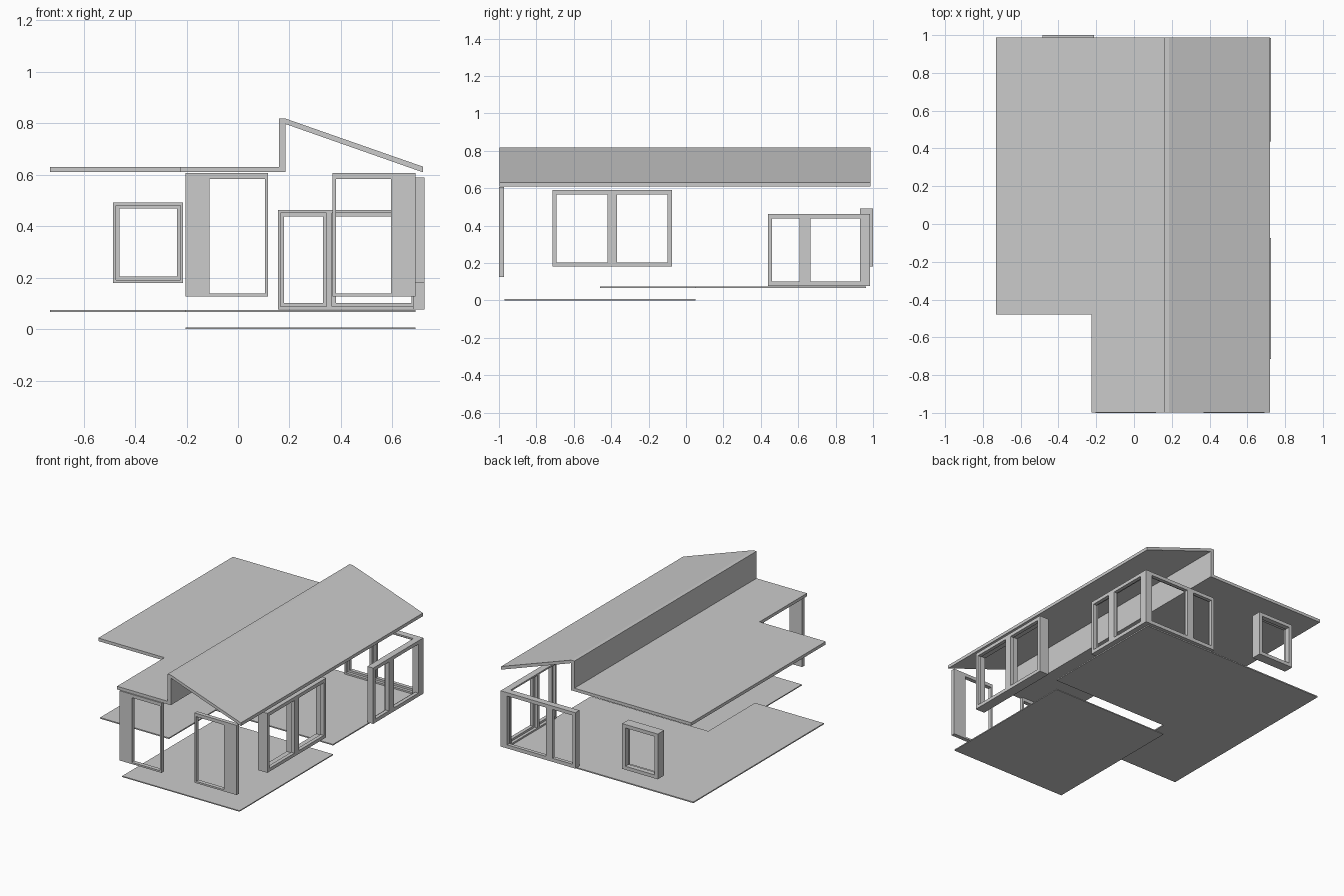
import bpy, bmesh
from mathutils import Matrix

if "Cube" in bpy.data.objects:
    bpy.data.objects.remove(bpy.data.objects["Cube"])

# Plane bases: local (u, v, w) mapped to world
XY = Matrix.Identity(3)
XZ = Matrix(((1, 0, 0), (0, 0, -1), (0, 1, 0)))
YZ = Matrix(((0, 0, 1), (1, 0, 0), (0, 1, 0)))


def rect(u0, u1, v0, v1):
    return [(u0, v0), (u1, v0), (u1, v1), (u0, v1)]


def slab(name, plane, outline, lo, hi, holes=()):
    """Flat outline with holes, extruded from lo to hi along the plane's normal axis."""
    curve = bpy.data.curves.new(name, 'CURVE')
    curve.dimensions = '2D'
    curve.fill_mode = 'BOTH'
    curve.extrude = (hi - lo) / 2
    for pts in [outline, *holes]:
        sp = curve.splines.new('POLY')
        sp.points.add(len(pts) - 1)
        for p, (u, v) in zip(sp.points, pts):
            p.co = (u, v, 0, 1)
        sp.use_cyclic_u = True
    tmp = bpy.data.objects.new(name + "_outline", curve)
    bpy.context.collection.objects.link(tmp)
    dg = bpy.context.evaluated_depsgraph_get()
    mesh = bpy.data.meshes.new_from_object(tmp.evaluated_get(dg))
    bpy.data.objects.remove(tmp)
    mid = (lo + hi) / 2
    axis = {id(XY): (0, 0, mid), id(XZ): (0, mid, 0), id(YZ): (mid, 0, 0)}[id(plane)]
    mesh.transform(Matrix.Translation(axis) @ plane.to_4x4())
    bm = bmesh.new()
    bm.from_mesh(mesh)
    bmesh.ops.remove_doubles(bm, verts=bm.verts, dist=1e-5)
    bmesh.ops.recalc_face_normals(bm, faces=bm.faces)
    for f in bm.faces:
        f.smooth = False
    bm.to_mesh(mesh)
    bm.free()
    mesh.materials.clear()
    ob = bpy.data.objects.new(name, mesh)
    bpy.context.collection.objects.link(ob)
    return ob


def window(name, plane, u, z, panes, pz, inner, step, outer):
    """Outer frame around the panes, plus a thinner-walled sleeve on the inside."""
    box = rect(*u, *z)
    slab(name + "_frame", plane, box, step, outer, [rect(a, b, *pz) for a, b in panes])
    g = 0.011
    cuts = [u[0] + g]
    for (_, b), (a, _) in zip(panes, panes[1:]):
        m = (a + b) / 2
        cuts += [m - g, m + g]
    cuts.append(u[1] - g)
    holes = [rect(cuts[i], cuts[i + 1], z[0] + g, z[1] - g) for i in range(0, len(cuts), 2)]
    slab(name + "_sleeve", plane, box, inner, step, holes)


# Roof: flat part with a raised lean-to slope, plus the wider flat wing
slab("main_roof", XZ, [(-0.225, 0.61), (0.185, 0.61), (0.185, 0.797), (0.72, 0.609),
                       (0.72, 0.631), (0.185, 0.818), (0.16, 0.818), (0.16, 0.631),
                       (-0.225, 0.631)], -0.997, 0.987)
slab("roof_wing", XY, rect(-0.73, -0.225, -0.48, 0.987), 0.61, 0.631)

# Split-level floors
slab("lower_floor", XY, rect(-0.205, 0.69, -0.97, 0.05), 0.0, 0.007)
slab("upper_floor", XY, [(-0.73, -0.46), (-0.205, -0.46), (-0.205, 0.05), (0.69, 0.05),
                         (0.69, 0.963), (-0.73, 0.963)], 0.067, 0.075)

# Front windows with a solid side panel, mirrored about x = 0.2425
for side, s in (("left", 1), ("right", -1)):
    def mx(a, b):
        return sorted((0.2425 + s * a, 0.2425 + s * b))
    slab("front_window_" + side, XZ, rect(*mx(-0.4475, -0.1255), 0.126, 0.607), -1.0, -0.972,
         [rect(*mx(-0.3525, -0.1375), 0.138, 0.584)])

# Side and back windows
window("side_window", YZ, (-0.715, -0.075), (0.18, 0.59),
       [(-0.692, -0.42), (-0.368, -0.1)], (0.203, 0.566), 0.655, 0.70, 0.725)
window("back_window", XZ, (-0.485, -0.213), (0.18, 0.492),
       [(-0.46, -0.238)], (0.204, 0.468), 0.93, 0.965, 1.0)

# Corner window: back arm and side arm
window("corner_back", XZ, (0.155, 0.725), (0.077, 0.462),
       [(0.178, 0.33), (0.38, 0.675)], (0.102, 0.438), 0.94, 0.96, 0.985)
window("corner_side", YZ, (0.438, 0.94), (0.077, 0.462),
       [(0.461, 0.608), (0.666, 0.929)], (0.102, 0.438), 0.68, 0.70, 0.725)
